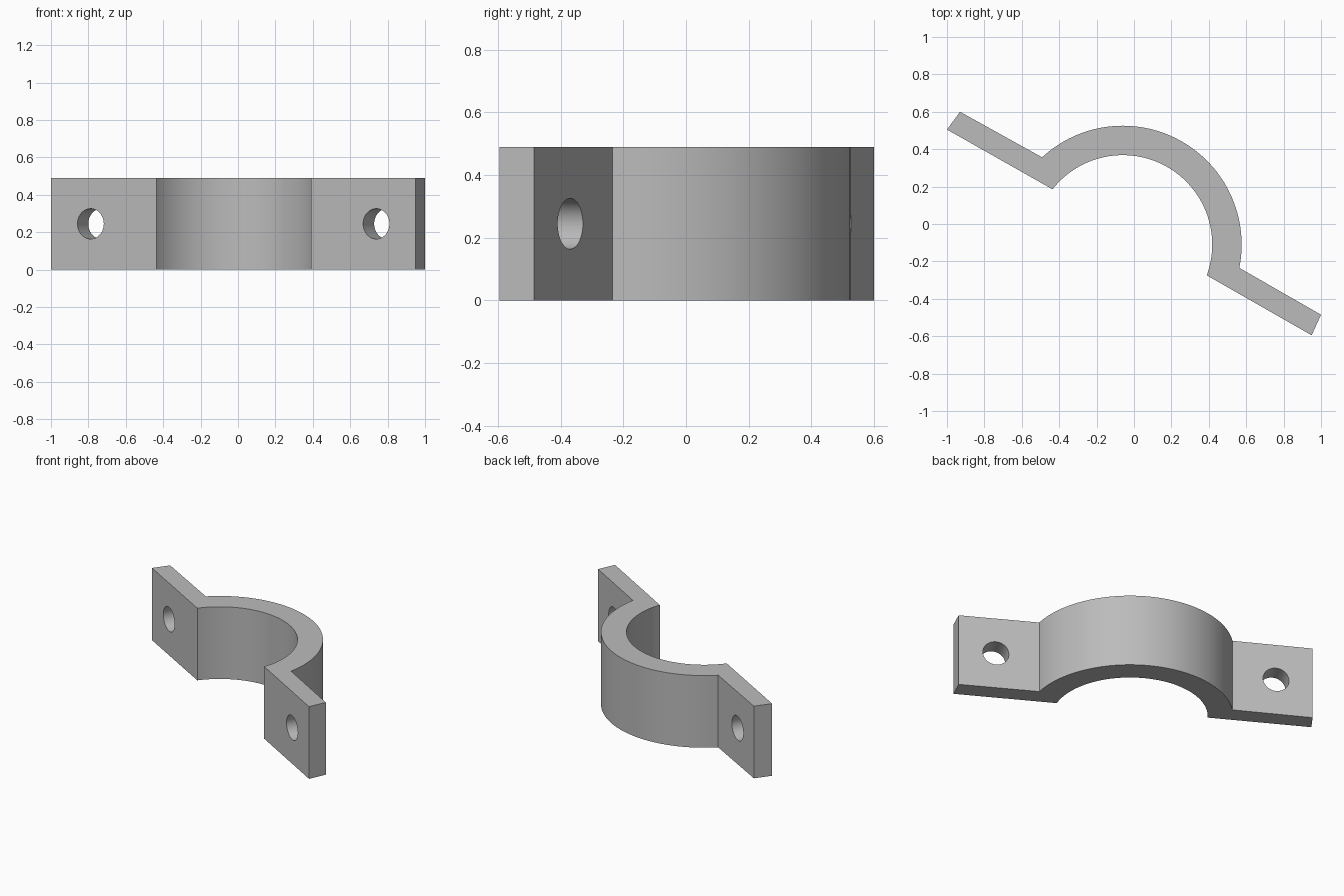
import bpy, bmesh
from math import atan2, cos, sin
from mathutils import Vector

cube = bpy.data.objects.get("Cube")
if cube:
    bpy.data.objects.remove(cube, do_unlink=True)

HEIGHT = 0.49
CENTRE = Vector((-0.06, -0.11))
HOLE_RADIUS = 0.081

grey = bpy.data.materials.new("plain grey")
grey.use_nodes = True
colour = (0.5, 0.5, 0.5, 1)
grey.diffuse_color = colour
grey.node_tree.nodes["Principled BSDF"].inputs["Base Color"].default_value = colour


def arc(start, end, steps=64):
    """Points round the band centre from start to end."""
    a, b = Vector(start) - CENTRE, Vector(end) - CENTRE
    t0, t1 = atan2(a.y, a.x), atan2(b.y, b.x)
    radius = (a.length + b.length) / 2
    return [CENTRE + radius * Vector((cos(t), sin(t)))
            for t in (t0 + (t1 - t0) * i / steps for i in range(steps + 1))]


# Clamp outline: lug end, outer arc, lug end, inner arc
outline = [Vector((-1, 0.505)), Vector((-0.93, 0.6))]
outline += arc((-0.49, 0.355), (0.565, -0.235))
outline += [Vector((1, -0.485)), Vector((0.95, -0.595))]
outline += arc((0.39, -0.275), (-0.435, 0.185))

# Extruded clamp band
bm = bmesh.new()
base = bm.faces.new([bm.verts.new((p.x, p.y, 0)) for p in outline])
top = bmesh.ops.extrude_face_region(bm, geom=[base])["geom"]
bmesh.ops.translate(bm, vec=(0, 0, HEIGHT),
                    verts=[v for v in top if isinstance(v, bmesh.types.BMVert)])
bmesh.ops.recalc_face_normals(bm, faces=bm.faces)
mesh = bpy.data.meshes.new("clamp_band")
bm.to_mesh(mesh)
bm.free()
mesh.materials.append(grey)
band = bpy.data.objects.new("clamp_band", mesh)
bpy.context.collection.objects.link(band)

# Bolt holes square to the lugs
normal = Vector((0.49, 0.872, 0))
for name, x, y in (("right_hole", -0.76, 0.435), ("left_hole", 0.767, -0.425)):
    bpy.ops.mesh.primitive_cylinder_add(
        vertices=48, radius=HOLE_RADIUS, depth=0.3, location=(x, y, HEIGHT / 2),
        rotation=normal.to_track_quat('Z', 'Y').to_euler())
    cutter = bpy.context.object
    cutter.name = name + "_cutter"
    cutter.hide_render = True
    cutter.data.materials.append(grey)
    cut = band.modifiers.new(name, 'BOOLEAN')
    cut.operation, cut.solver, cut.object = 'DIFFERENCE', 'EXACT', cutter
    bpy.context.view_layer.objects.active = band
    bpy.ops.object.modifier_apply(modifier=name)
    bpy.data.objects.remove(cutter, do_unlink=True)

# Smooth curves, sharp edges
bpy.ops.object.select_all(action='DESELECT')
band.select_set(True)
bpy.context.view_layer.objects.active = band
bpy.ops.object.shade_smooth_by_angle(angle=0.5)
